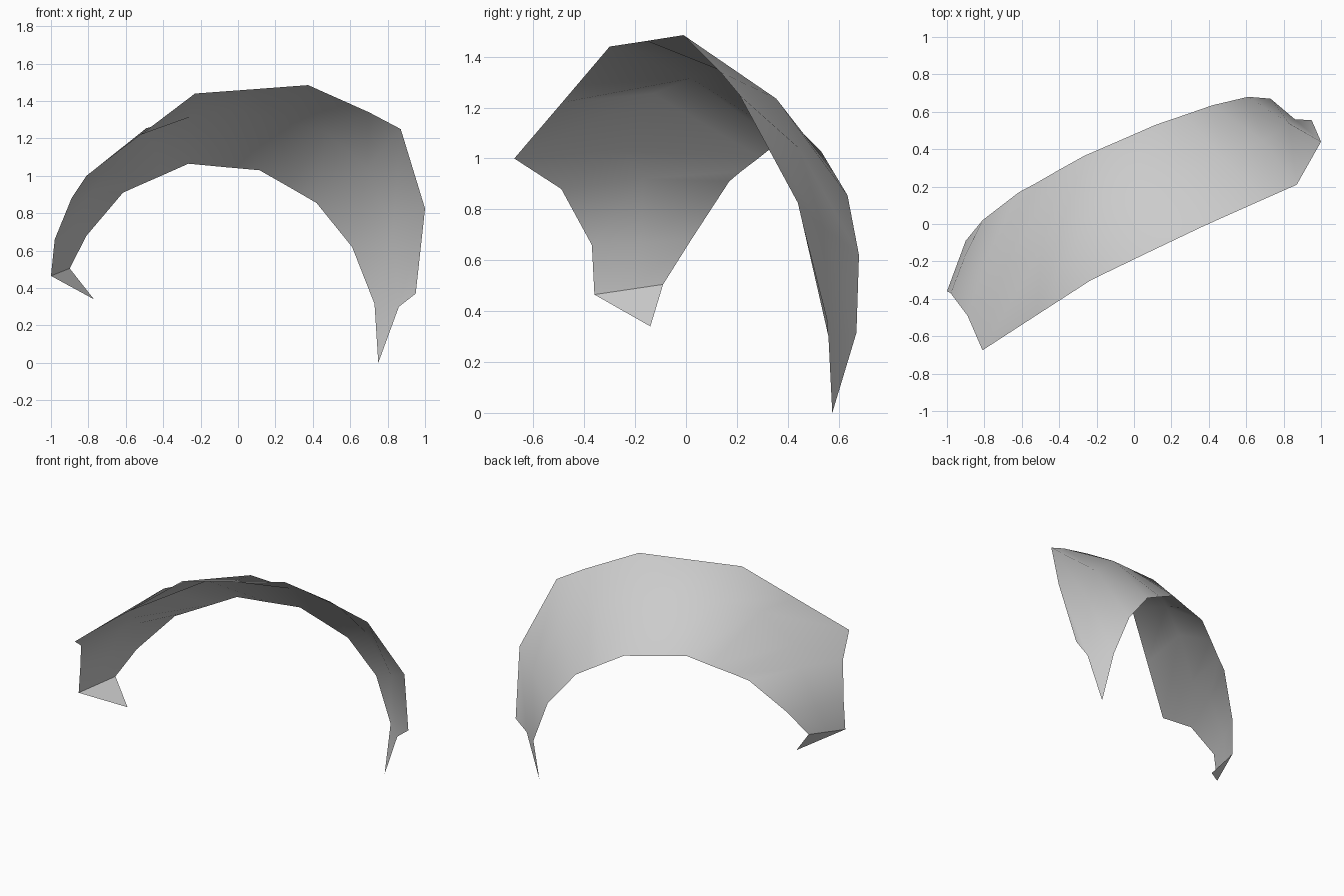
import bpy
import bmesh
import math

cube = bpy.data.objects.get("Cube")
if cube:
    bpy.data.objects.remove(cube, do_unlink=True)

# Single neutral colour
grey = bpy.data.materials.new("plain_grey")
grey.use_nodes = True
colour = (0.6, 0.6, 0.6, 1.0)
grey.diffuse_color = colour
bsdf = next(n for n in grey.node_tree.nodes if n.type == "BSDF_PRINCIPLED")
bsdf.inputs["Base Color"].default_value = colour

# Three guide rails along the arch, from its right end to its left end
front_rail = [
    (-1.0, -0.36, 0.465), (-0.98, -0.37, 0.66), (-0.89, -0.49, 0.88),
    (-0.81, -0.675, 1.0), (-0.52, -0.487, 1.22), (-0.23, -0.30, 1.44),
    (0.07, -0.155, 1.462), (0.375, -0.01, 1.485), (0.70, 0.135, 1.34),
    (0.87, 0.21, 1.25), (1.0, 0.44, 0.825), (0.95, 0.555, 0.37),
]
middle_rail = [
    (-0.95, -0.225, 0.485), (-0.905, -0.175, 0.67), (-0.78, -0.17, 0.92),
    (-0.69, -0.24, 1.03), (-0.49, -0.13, 1.255), (-0.255, 0.02, 1.315),
    (-0.02, 0.17, 1.36), (0.23, 0.265, 1.295), (0.47, 0.355, 1.235),
    (0.69, 0.445, 1.04), (0.83, 0.537, 0.73), (0.86, 0.56, 0.30),
]
back_rail = [
    (-0.90, -0.09, 0.505), (-0.81, 0.02, 0.68), (-0.615, 0.17, 0.91),
    (-0.53, 0.215, 0.948), (-0.40, 0.29, 1.005), (-0.265, 0.365, 1.065),
    (-0.075, 0.447, 1.047), (0.115, 0.53, 1.03), (0.27, 0.583, 0.942),
    (0.42, 0.635, 0.855), (0.61, 0.68, 0.62), (0.73, 0.67, 0.315),
]

# Skin the rails into a curved band
bm = bmesh.new()
rails = [[bm.verts.new(p) for p in rail]
         for rail in (front_rail, middle_rail, back_rail)]
for a, b in zip(rails, rails[1:]):
    for i in range(len(a) - 1):
        bm.faces.new((a[i], a[i + 1], b[i + 1], b[i]))

# Folded flap at the right end, pointed tip at the left end
flap = bm.verts.new((-0.77, -0.14, 0.34))
bm.faces.new((flap, rails[0][0], rails[1][0], rails[2][0]))
tip = bm.verts.new((0.75, 0.575, 0.0))
bm.faces.new((rails[1][-1], tip, rails[2][-1]))

# Keep the fold of the flap crisp
for a, b in zip(rails, rails[1:]):
    bm.edges.get((a[0], b[0])).smooth = False

mesh = bpy.data.meshes.new("curved_band")
bm.to_mesh(mesh)
bm.free()
mesh.materials.append(grey)
band = bpy.data.objects.new("curved_band", mesh)
bpy.context.collection.objects.link(band)

# Smooth surface with sharp folds
bpy.ops.object.select_all(action="DESELECT")
band.select_set(True)
bpy.context.view_layer.objects.active = band
bpy.ops.object.shade_smooth_by_angle(angle=math.radians(50),
                                     keep_sharp_edges=True)
